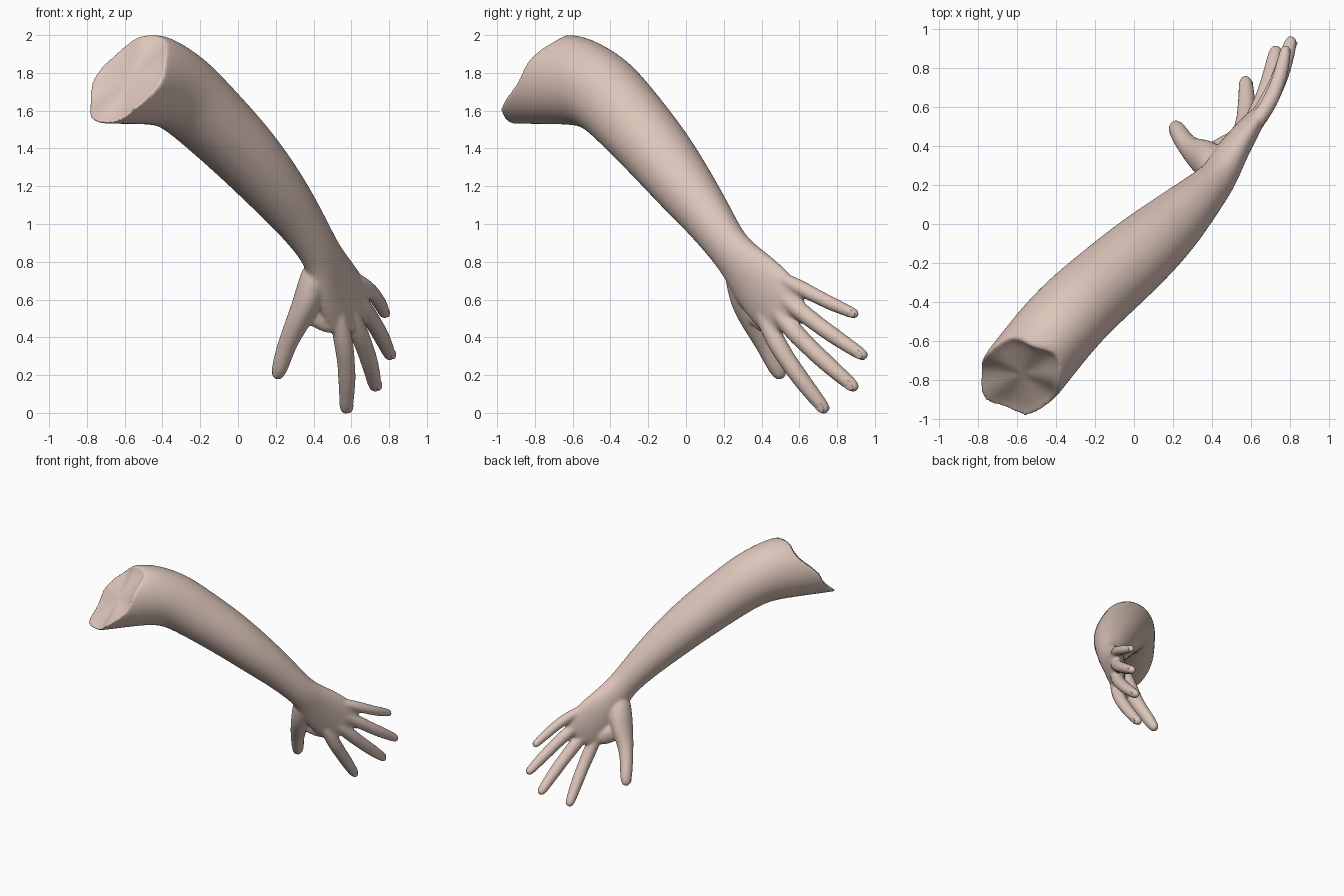
import bpy
import bmesh
from math import cos, sin, pi
from mathutils import Vector as V

if "Cube" in bpy.data.objects:
    bpy.data.objects.remove(bpy.data.objects["Cube"])

skin = bpy.data.materials.new("skin")
skin.use_nodes = True
skin.diffuse_color = (0.72, 0.56, 0.49, 1)
skin.node_tree.nodes["Principled BSDF"].inputs["Base Color"].default_value = skin.diffuse_color

ACROSS = V((0.41, 0.41, 0.82)).normalized()   # little-finger side of the hand
BACK = V((0.8, -0.6, -0.1)).normalized()      # back of the hand
SIDES = 20


def add_tube(bm, sections, torn_end=False):
    """Closed tube through (centre, across radius, thickness radius) sections."""
    pts = [V(s[0]) for s in sections]
    rings = []
    for i, (_, wide, thick) in enumerate(sections):
        t = (pts[min(i + 1, len(pts) - 1)] - pts[max(i - 1, 0)]).normalized()
        b = (ACROSS - t * ACROSS.dot(t)).normalized()
        n = t.cross(b)

        def ring(scale=1, inward=0):
            verts = []
            for k in range(SIDES):
                a = 2 * pi * k / SIDES
                slide = inward
                if torn_end and i == 0:
                    slide += scale * (0.2 * cos(a) + 0.025 * sin(5 * a))
                verts.append(bm.verts.new(pts[i] + scale * (b * wide * cos(a) + n * thick * sin(a)) + t * slide))
            return verts

        if torn_end and i == 0:      # hollowed face of the torn end
            rings.append(ring(0.8, 0.03))
            rings.append(ring(0.97, 0.005))
        rings.append(ring())
    for r, s in zip(rings, rings[1:]):
        for k in range(SIDES):
            j = (k + 1) % SIDES
            bm.faces.new((r[k], r[j], s[j], s[k]))
    bm.faces.new(rings[0][::-1])
    bm.faces.new(rings[-1])


def add_nail(name, tip, direction, facing, r):
    """Thin oval plate lying on a fingertip."""
    d = direction.normalized()
    up = (facing - d * facing.dot(d)).normalized()
    side = d.cross(up)
    bm = bmesh.new()
    bmesh.ops.create_uvsphere(bm, u_segments=16, v_segments=8, radius=1)
    centre = tip - d * r * 1.1 + up * r * 0.72
    for v in bm.verts:
        x, y, z = v.co
        v.co = centre + d * x * r * 0.75 + side * y * r * 0.5 + up * z * 0.005
    bmesh.ops.recalc_face_normals(bm, faces=bm.faces[:])
    finish(bm, name)


def finish(bm, name):
    mesh = bpy.data.meshes.new(name)
    bm.to_mesh(mesh)
    bm.free()
    mesh.materials.append(skin)
    for p in mesh.polygons:
        p.use_smooth = True
    obj = bpy.data.objects.new(name, mesh)
    bpy.context.collection.objects.link(obj)
    return obj


body = bmesh.new()

# Upper arm stump, elbow, forearm, wrist and palm
add_tube(body, [
    ((-0.59, -0.79, 1.765), 0.24, 0.215),
    ((-0.42, -0.57, 1.765), 0.24, 0.215),
    ((-0.30, -0.44, 1.70), 0.22, 0.21),
    ((-0.20, -0.35, 1.61), 0.205, 0.205),
    ((0.03, -0.15, 1.385), 0.185, 0.195),
    ((0.20, 0.0, 1.185), 0.16, 0.165),
    ((0.32, 0.12, 1.03), 0.135, 0.13),
    ((0.42, 0.22, 0.88), 0.115, 0.10),
    ((0.46, 0.29, 0.80), 0.13, 0.09),
    ((0.50, 0.37, 0.70), 0.17, 0.08),
    ((0.56, 0.46, 0.60), 0.185, 0.065),
    ((0.61, 0.53, 0.52), 0.175, 0.05),
    ((0.63, 0.56, 0.48), 0.13, 0.03),
], torn_end=True)

# Fingers: knuckle, tip, radius
fingers = {
    "index": ((0.56, 0.47, 0.38), (0.57, 0.75, 0.0), 0.047),
    "middle": ((0.63, 0.55, 0.45), (0.73, 0.91, 0.12), 0.047),
    "ring": ((0.67, 0.59, 0.55), (0.81, 0.96, 0.29), 0.044),
    "little": ((0.69, 0.61, 0.66), (0.78, 0.915, 0.515), 0.038),
}
for name, (knuckle, tip, r) in fingers.items():
    k, e = V(knuckle), V(tip)
    root = k.lerp(V((0.46, 0.28, 0.82)), 0.55)
    path = [(root, 0.9), (k, 1.15)]
    for f, size in ((0.3, 1), (0.5, 1.02), (0.72, 0.9), (0.92, 0.8), (1, 0.5)):
        path.append((k.lerp(e, f) + BACK * 0.015 * sin(pi * f), size))
    add_tube(body, [(p, r * s, r * s) for p, s in path])
    add_nail(name + "_nail", e, e - k, BACK, r)

# Thumb with its fleshy base
add_tube(body, [
    ((0.43, 0.26, 0.80), 0.07, 0.07),
    ((0.40, 0.31, 0.68), 0.10, 0.085),
    ((0.36, 0.34, 0.57), 0.10, 0.075),
    ((0.30, 0.375, 0.45), 0.065, 0.06),
    ((0.255, 0.425, 0.35), 0.05, 0.05),
    ((0.225, 0.475, 0.25), 0.05, 0.046),
    ((0.21, 0.50, 0.20), 0.038, 0.035),
    ((0.205, 0.51, 0.18), 0.02, 0.02),
])
add_nail("thumb_nail", V((0.205, 0.51, 0.185)), V((-0.04, 0.09, -0.17)), V((-0.3, -0.9, -0.2)), 0.045)

# Web between thumb and index finger
add_tube(body, [
    ((0.36, 0.35, 0.56), 0.07, 0.04),
    ((0.44, 0.40, 0.50), 0.07, 0.04),
    ((0.53, 0.45, 0.46), 0.06, 0.04),
])

# Blend everything into one continuous skin
bmesh.ops.recalc_face_normals(body, faces=body.faces[:])
arm = finish(body, "arm_and_hand")
arm.modifiers.new("round", "SUBSURF").levels = 2
arm.modifiers["round"].render_levels = 2
fuse = arm.modifiers.new("fuse", "REMESH")
fuse.mode = "VOXEL"
fuse.voxel_size = 0.01
fuse.use_smooth_shade = True
soften = arm.modifiers.new("soften", "SMOOTH")
soften.factor = 0.5
soften.iterations = 8
